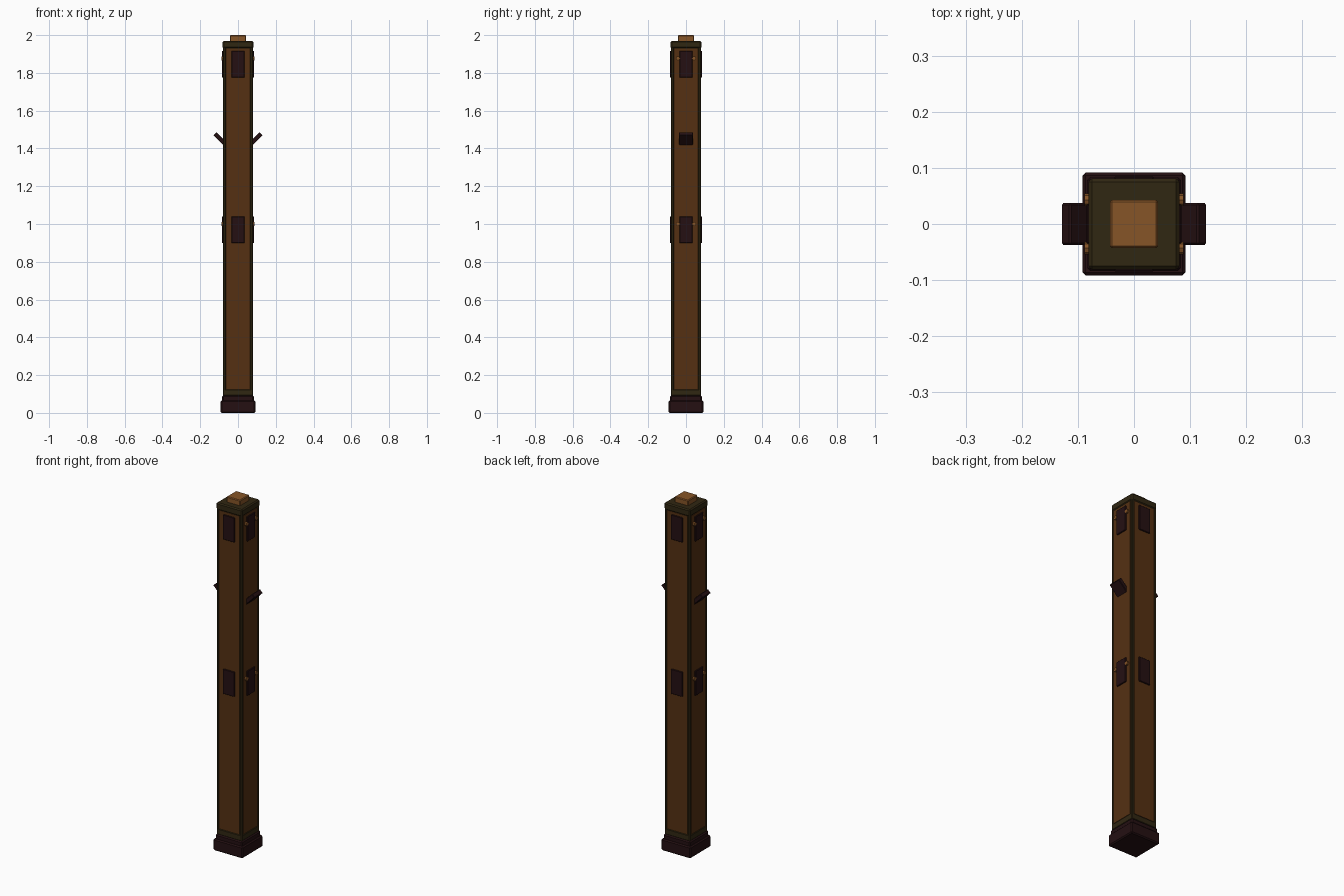
import bpy
from math import radians

if "Cube" in bpy.data.objects:
    bpy.data.objects.remove(bpy.data.objects["Cube"], do_unlink=True)


def material(name, rgb):
    m = bpy.data.materials.new(name)
    m.use_nodes = True
    m.diffuse_color = (*rgb, 1)
    m.node_tree.nodes["Principled BSDF"].inputs["Base Color"].default_value = (*rgb, 1)
    return m


FRAME = material("dark olive", (0.03, 0.02, 0.006))
PANEL = material("brown wood", (0.09, 0.03, 0.006))
DARK = material("dark maroon", (0.018, 0.005, 0.006))
TAN = material("tan", (0.24, 0.09, 0.02))


def box(name, mat, size, loc, bevel=0.0, tilt=0.0):
    bpy.ops.mesh.primitive_cube_add(size=1, location=loc, rotation=(0, tilt, 0))
    ob = bpy.context.object
    ob.name = name
    ob.scale = size
    bpy.ops.object.transform_apply(location=False, rotation=False, scale=True)
    ob.data.materials.append(mat)
    if bevel:
        mod = ob.modifiers.new("Bevel", "BEVEL")
        mod.width = bevel
        mod.segments = 1
    return ob


def span(name, mat, half, low, high, bevel=0.0):
    # Square centred block between two heights
    return box(name, mat, (half * 2, half * 2, high - low), (0, 0, (low + high) / 2), bevel)


# Stepped base, core, collars and cap
span("base", DARK, 0.092, 0, 0.066, 0.006)
span("base_step", DARK, 0.084, 0.06, 0.092, 0.006)
span("core", FRAME, 0.076, 0.09, 1.95)
span("lower_collar", FRAME, 0.08, 0.09, 0.125, 0.004)
span("upper_collar", FRAME, 0.081, 1.93, 1.97, 0.006)
span("cap", TAN, 0.043, 1.96, 2.0, 0.004)

# Corner posts
for sx in (-1, 1):
    for sy in (-1, 1):
        box("corner_post", FRAME, (0.016, 0.016, 1.83), (sx * 0.072, sy * 0.072, 1.03), 0.004)

# Wood panels and plates on all four sides
for axis in (0, 1):
    for s in (-1, 1):
        def side(name, mat, width, depth, low, high, out, bevel=0.0):
            size = (depth, width, high - low) if axis == 0 else (width, depth, high - low)
            loc = [0, 0, (low + high) / 2]
            loc[axis] = s * (out - depth / 2)
            box(name, mat, size, loc, bevel)

        side("wood_panel", PANEL, 0.128, 0.01, 0.125, 1.93, 0.0785)
        for low in (0.9, 1.775):
            side("plate", DARK, 0.07, 0.012, low, low + 0.14, 0.085, 0.002)

# Studs beside the side plates, and slanted pegs
for s in (-1, 1):
    for z in (1.0, 1.877):
        for y in (-0.043, 0.043):
            bpy.ops.mesh.primitive_cylinder_add(vertices=8, radius=0.011, depth=0.018,
                                                location=(s * 0.079, y, z),
                                                rotation=(0, radians(90), 0))
            stud = bpy.context.object
            stud.name = "stud"
            stud.data.materials.append(TAN)
    box("peg", DARK, (0.085, 0.074, 0.024), (s * 0.092, 0, 1.448), 0.003, radians(-45 * s))
